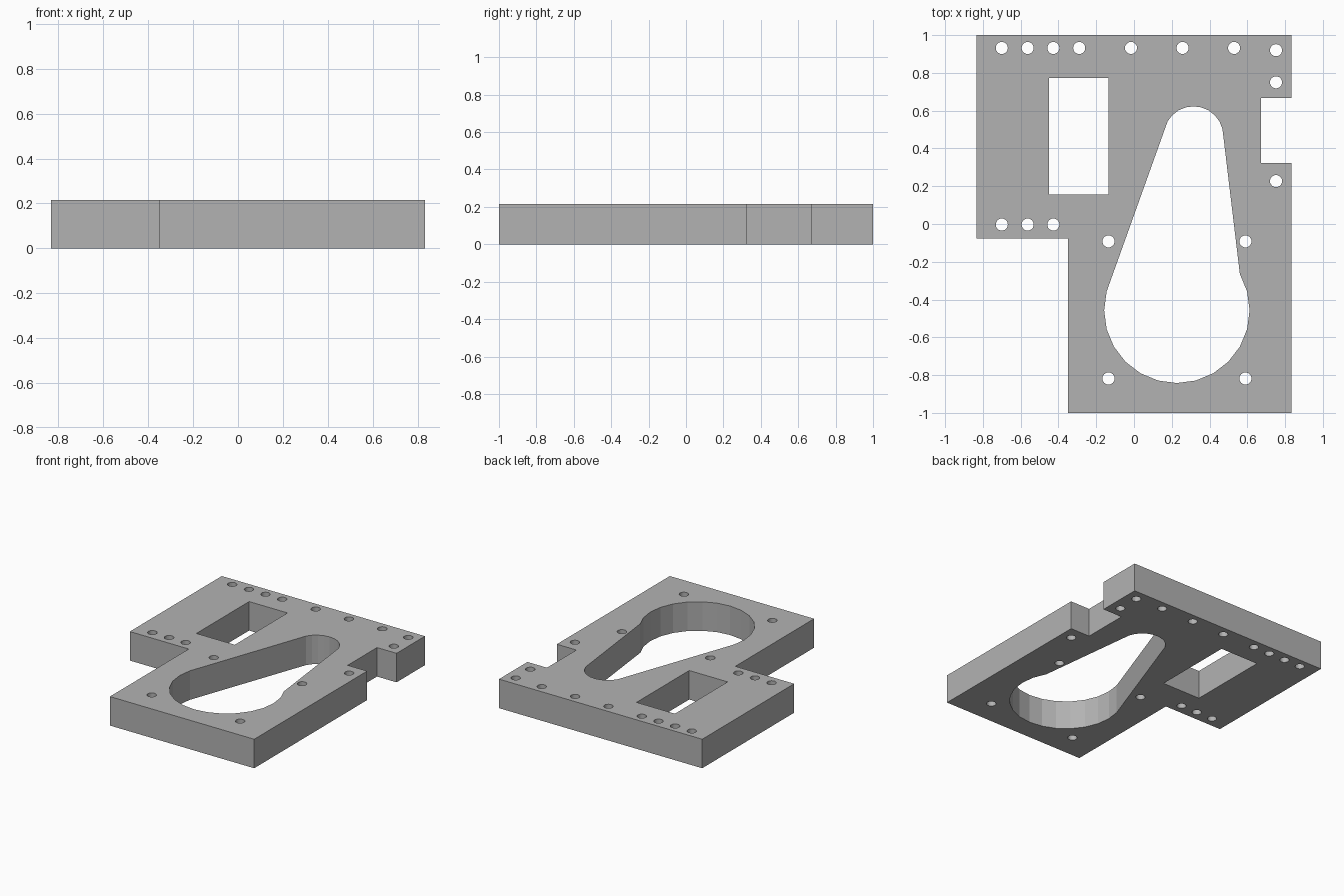
import bpy
import bmesh
from math import cos, sin, radians

cube = bpy.data.objects.get("Cube")
if cube:
    bpy.data.objects.remove(cube, do_unlink=True)

THICKNESS = 0.215
HOLE_RADIUS = 0.032


def arc(cx, cy, r, start, end, step=15):
    """Points on an arc, angles in degrees."""
    return [(cx + r * cos(radians(a)), cy + r * sin(radians(a)))
            for a in range(start, end + 1, step)]


def rectangle(x0, x1, y0, y1):
    return [(x0, y0), (x1, y0), (x1, y1), (x0, y1)]


# Plate outline with a corner step and a side notch
W = 0.833
outline = [(-0.35, -1), (W, -1), (W, 0.323), (0.673, 0.323), (0.673, 0.667),
           (W, 0.667), (W, 1), (-W, 1), (-W, -0.077), (-0.35, -0.077)]

# Rectangular window and teardrop opening
window = rectangle(-0.45, -0.135, 0.155, 0.773)
teardrop = (arc(0.227, -0.457, 0.385, 165, 390)
            + arc(0.315, 0.465, 0.158, 0, 150))

# Screw holes: back row, left row, right edge and around the opening
centres = [(x, 0.932) for x in (-0.7, -0.563, -0.427, -0.29, -0.016, 0.257, 0.53)]
centres += [(x, -0.003) for x in (-0.7, -0.563, -0.427)]
centres += [(0.752, y) for y in (0.92, 0.75, 0.227)]
centres += [(x, y) for x in (-0.135, 0.59) for y in (-0.092, -0.818)]
holes = [arc(x, y, HOLE_RADIUS, 0, 345) for x, y in centres]

# Fill the profile and extrude it to full thickness
bm = bmesh.new()
edges = []
for loop in [outline, window, teardrop] + holes:
    verts = [bm.verts.new((x, y, 0)) for x, y in loop]
    edges += [bm.edges.new((v, verts[i - 1])) for i, v in enumerate(verts)]
bmesh.ops.triangle_fill(bm, edges=edges, use_beauty=True, normal=(0, 0, 1))
top = bmesh.ops.extrude_face_region(bm, geom=bm.faces[:])["geom"]
bmesh.ops.translate(bm, vec=(0, 0, THICKNESS),
                    verts=[g for g in top if isinstance(g, bmesh.types.BMVert)])
bmesh.ops.recalc_face_normals(bm, faces=bm.faces[:])

mesh = bpy.data.meshes.new("mounting_plate")
bm.to_mesh(mesh)
bm.free()
plate = bpy.data.objects.new("mounting_plate", mesh)
bpy.context.collection.objects.link(plate)

# Plain grey material
grey = bpy.data.materials.new("plain grey")
grey.use_nodes = True
colour = (0.45, 0.45, 0.45, 1)
grey.diffuse_color = colour
grey.node_tree.nodes["Principled BSDF"].inputs["Base Color"].default_value = colour
mesh.materials.append(grey)
